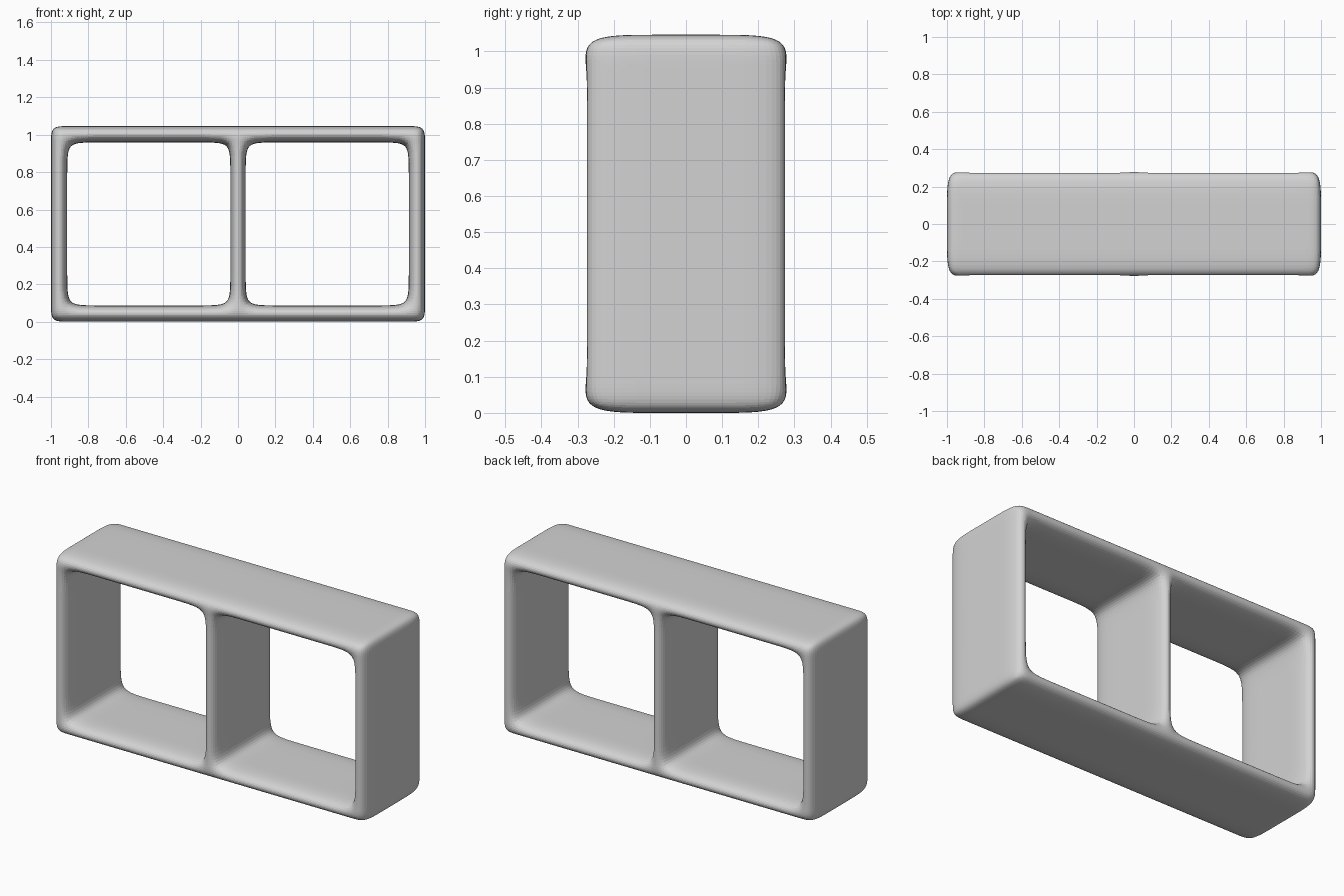
import bpy
import bmesh

cube = bpy.data.objects.get("Cube")
if cube:
    bpy.data.objects.remove(cube, do_unlink=True)

# Main dimensions
HALF_LENGTH, HEIGHT, HALF_DEPTH = 1.0, 1.046, 0.281
WALL, HALF_DIVIDER, SUPPORT = 0.087, 0.041, 0.125

# Grey finish
grey = bpy.data.materials.new("grey")
grey.use_nodes = True
grey.diffuse_color = (0.65, 0.65, 0.65, 1)
grey.node_tree.nodes["Principled BSDF"].inputs["Base Color"].default_value = grey.diffuse_color

# Cage lines: wall faces plus support loops beside every corner
inner = HALF_LENGTH - WALL
right = [HALF_DIVIDER, HALF_DIVIDER + SUPPORT, inner - SUPPORT, inner, HALF_LENGTH]
xs = [-x for x in reversed(right)] + right
zs = [0, WALL, WALL + SUPPORT, HEIGHT - WALL - SUPPORT, HEIGHT - WALL, HEIGHT]


def is_solid(x, z):
    """True where the frame or the divider has material."""
    in_opening = HALF_DIVIDER < abs(x) < inner and WALL < z < HEIGHT - WALL
    return not in_opening


# Flat front face of the two-bay frame
bm = bmesh.new()
grid = [[bm.verts.new((x, -HALF_DEPTH, z)) for z in zs] for x in xs]
for i in range(len(xs) - 1):
    for j in range(len(zs) - 1):
        if is_solid((xs[i] + xs[i + 1]) / 2, (zs[j] + zs[j + 1]) / 2):
            bm.faces.new((grid[i][j], grid[i + 1][j], grid[i + 1][j + 1], grid[i][j + 1]))

# Extrude back in three equal steps, keeping the front cap
front = bm.faces[:]
back_cap = bmesh.ops.duplicate(bm, geom=front)["geom"]
layer = [f for f in back_cap if isinstance(f, bmesh.types.BMFace)]
for step in range(3):
    result = bmesh.ops.extrude_face_region(bm, geom=layer)["geom"]
    bmesh.ops.delete(bm, geom=layer, context="FACES")
    layer = [g for g in result if isinstance(g, bmesh.types.BMFace)]
    moved = [g for g in result if isinstance(g, bmesh.types.BMVert)]
    bmesh.ops.translate(bm, vec=(0, HALF_DEPTH * 2 / 3, 0), verts=moved)
bmesh.ops.remove_doubles(bm, verts=bm.verts, dist=0.0001)
bmesh.ops.recalc_face_normals(bm, faces=bm.faces)

mesh = bpy.data.meshes.new("shelf_frame")
bm.to_mesh(mesh)
bm.free()
mesh.materials.append(grey)
frame = bpy.data.objects.new("shelf_frame", mesh)
bpy.context.collection.objects.link(frame)

# Rounded edges
rounding = frame.modifiers.new("rounding", "SUBSURF")
rounding.levels = rounding.render_levels = 3
